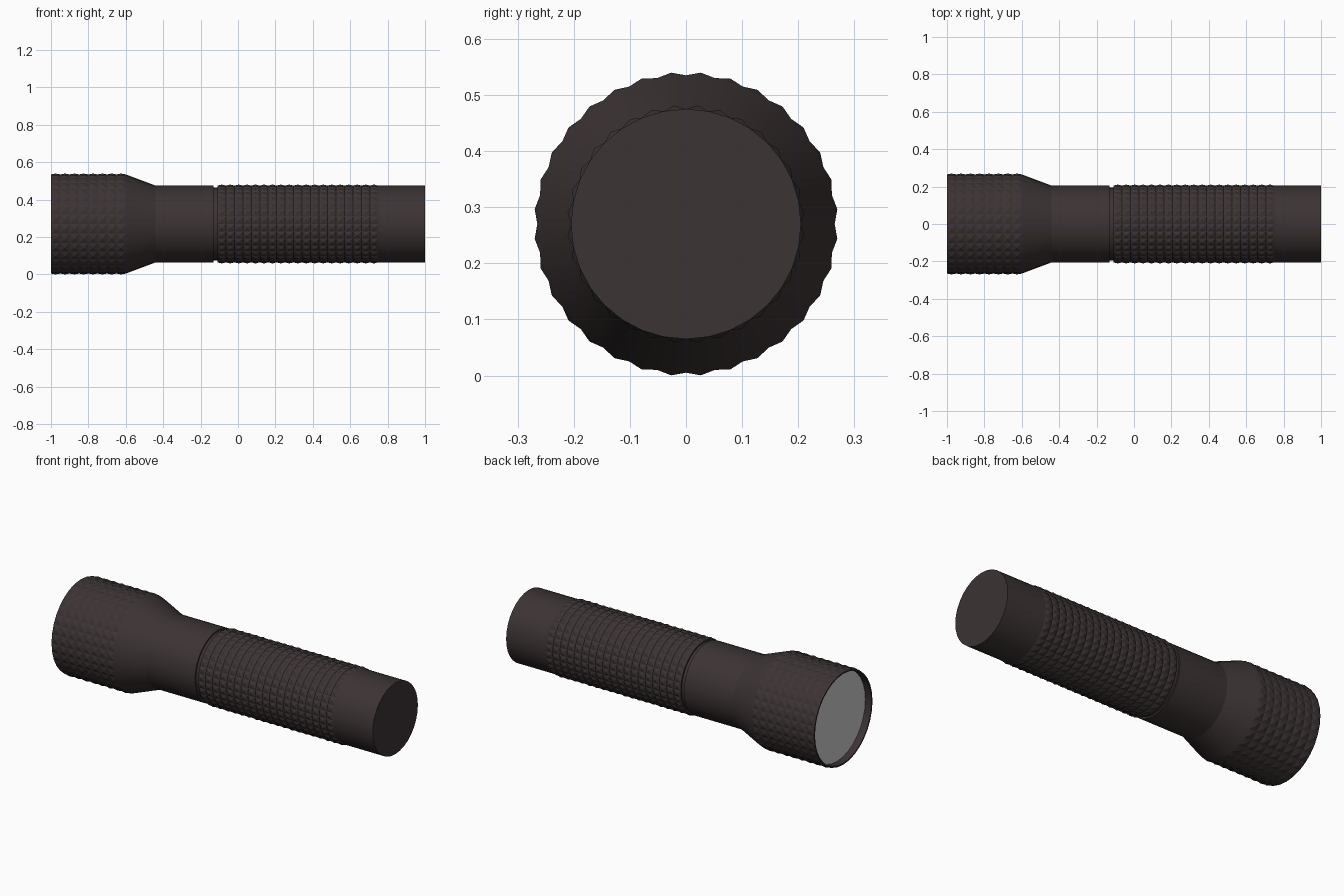
import bpy, bmesh, math

if "Cube" in bpy.data.objects:
    bpy.data.objects.remove(bpy.data.objects["Cube"])

SEG = 32
AXIS_Z = 0.27


def material(name, rgb):
    m = bpy.data.materials.new(name)
    m.diffuse_color = (*rgb, 1)
    m.use_nodes = True
    m.node_tree.nodes["Principled BSDF"].inputs["Base Color"].default_value = m.diffuse_color
    return m


dark = material("dark_metal", (0.045, 0.033, 0.034))
glass = material("lens_grey", (0.62, 0.62, 0.62))


def lathe(name, profile, mat, peak=None, cap=0):
    """Revolve (x, radius) points round the x axis.
    peak: raise a pyramid on each quad to this radius; cap: -1 start, 1 end."""
    bm = bmesh.new()
    rings = []
    for x, r in profile:
        rings.append([bm.verts.new((x, r * math.sin(2 * math.pi * j / SEG),
                                    r * math.cos(2 * math.pi * j / SEG)))
                      for j in range(SEG)])
    quads = []
    for a, b in zip(rings, rings[1:]):
        for j in range(SEG):
            k = (j + 1) % SEG
            quads.append(bm.faces.new((a[j], b[j], b[k], a[k])))
    if cap == 1:
        bm.faces.new(rings[-1][::-1])
    elif cap == -1:
        bm.faces.new(rings[0])
    if peak:
        for v in bmesh.ops.poke(bm, faces=quads)["verts"]:
            s = peak / math.hypot(v.co.y, v.co.z)
            v.co.y *= s
            v.co.z *= s
    me = bpy.data.meshes.new(name)
    bm.to_mesh(me)
    bm.free()
    me.materials.append(mat)
    ob = bpy.data.objects.new(name, me)
    ob.location.z = AXIS_Z
    bpy.context.collection.objects.link(ob)
    if not peak:
        bpy.ops.object.select_all(action='DESELECT')
        ob.select_set(True)
        bpy.context.view_layer.objects.active = ob
        bpy.ops.object.shade_smooth_by_angle(angle=math.radians(15))
    return ob


def rows(x0, x1, r, n):
    return [(x0 + (x1 - x0) * i / n, r) for i in range(n + 1)]


# Knurled head and its thin recessed rim
lathe("head", rows(-1.0, -0.6, 0.265, 8), dark, peak=0.271)
lathe("rim", [(-0.96, 0.257), (-1.0, 0.257), (-1.0, 0.265)], dark)

# Lens disc set inside the rim
lathe("lens", [(-0.96, 0.257), (-0.955, 0.257)], glass, cap=-1)

# Tapered neck, plain collar and groove
lathe("neck", [(-0.6, 0.265), (-0.44, 0.205), (-0.13, 0.205),
               (-0.13, 0.196), (-0.11, 0.196), (-0.11, 0.205)], dark)

# Knurled grip
lathe("grip", rows(-0.11, 0.75, 0.205, 19), dark, peak=0.212)

# Plain tail with flat end
lathe("tail", [(0.75, 0.205), (1.0, 0.205)], dark, cap=1)
